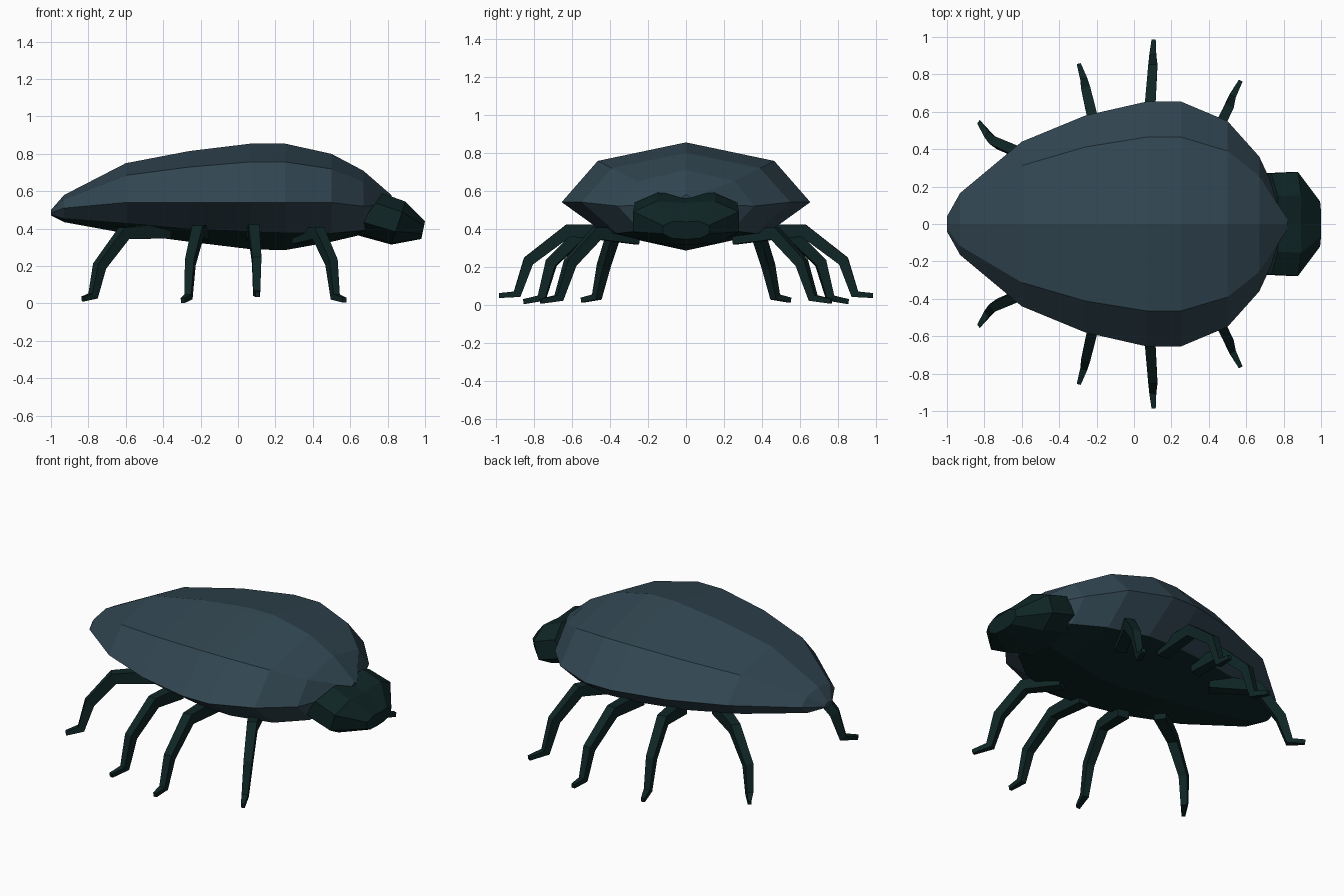
import bpy, bmesh
from mathutils import Vector

if "Cube" in bpy.data.objects:
    bpy.data.objects.remove(bpy.data.objects["Cube"])


def material(name, rgb):
    m = bpy.data.materials.new(name)
    m.diffuse_color = (*rgb, 1)
    m.use_nodes = True
    m.node_tree.nodes["Principled BSDF"].inputs["Base Color"].default_value = m.diffuse_color
    return m


SLATE = material("slate blue shell", (0.031, 0.061, 0.083))
DARK = material("dark green", (0.0048, 0.0185, 0.0185))


def loft(name, rings, mat, closed=True, caps=True):
    """Skin a list of equally long point rings into one flat-shaded mesh."""
    bm = bmesh.new()
    vs = [[bm.verts.new(p) for p in r] for r in rings]
    n = len(vs[0])
    for a, b in zip(vs, vs[1:]):
        for i in range(n if closed else n - 1):
            j = (i + 1) % n
            bm.faces.new((a[i], a[j], b[j], b[i]))
    if caps:
        bm.faces.new(vs[0])
        bm.faces.new(vs[-1][::-1])
    bmesh.ops.recalc_face_normals(bm, faces=bm.faces)
    me = bpy.data.meshes.new(name)
    bm.to_mesh(me)
    bm.free()
    me.materials.append(mat)
    ob = bpy.data.objects.new(name, me)
    bpy.context.collection.objects.link(ob)
    return ob


# Body stations: x, half width, top z, rim z, lower edge z, belly z
stations = [
    (-1.00, 0.04, 0.50, 0.485, 0.475, 0.47),
    (-0.93, 0.165, 0.58, 0.51, 0.455, 0.435),
    (-0.60, 0.44, 0.75, 0.54, 0.43, 0.375),
    (-0.26, 0.58, 0.815, 0.54, 0.40, 0.33),
    (0.07, 0.655, 0.855, 0.54, 0.385, 0.29),
    (0.25, 0.655, 0.855, 0.54, 0.38, 0.285),
    (0.50, 0.55, 0.80, 0.54, 0.375, 0.33),
    (0.67, 0.36, 0.71, 0.52, 0.39, 0.37),
    (0.82, 0.035, 0.58, 0.53, 0.48, 0.47),
]

body = []
for x, w, zt, zr, zl, zb in stations:
    zm = zr + (zt - zr) * 0.69
    half = [(0.71 * w, zm), (w, zr), (0.66 * w, zl)]
    body.append([(x, 0, zt)] + [(x, y, z) for y, z in half] + [(x, 0, zb)]
                + [(x, -y, z) for y, z in half[::-1]])

# Shell and belly share one closed skin; belly panels touch the lowest point
shell = loft("shell_and_belly", body, SLATE)
shell.data.materials.append(DARK)
for i, p in enumerate(shell.data.polygons):
    if i < 8 * (len(stations) - 1) and i % 8 in (3, 4):
        p.material_index = 1

# Head: tilted octagonal rings (bottom x, z, top x, z, half width)
head = []
for bx, bz, tx, tz, w in [(0.62, 0.37, 0.77, 0.59, 0.27),
                          (0.82, 0.315, 0.895, 0.545, 0.278),
                          (0.98, 0.345, 1.00, 0.44, 0.12)]:
    ring = []
    for fy, fz in [(0, 0.96), (0.55, 1), (1, 0.76), (1, 0.3), (0.6, 0.04), (0, 0),
                   (-0.6, 0.04), (-1, 0.3), (-1, 0.76), (-0.55, 1)]:
        ring.append((bx + (tx - bx) * fz, fy * w, bz + (tz - bz) * fz))
    head.append(ring)
loft("head", head, DARK)

# Legs: hip, thigh, knee, ankle, toe
legs = {
    "front": [(0.32, 0.26, 0.36), (0.43, 0.47, 0.375), (0.50, 0.61, 0.22),
              (0.52, 0.67, 0.035), (0.57, 0.765, 0.018)],
    "second": [(0.08, 0.35, 0.38), (0.085, 0.62, 0.39), (0.10, 0.83, 0.23),
               (0.10, 0.89, 0.055), (0.105, 0.985, 0.048)],
    "third": [(-0.19, 0.32, 0.38), (-0.215, 0.54, 0.385), (-0.255, 0.71, 0.22),
              (-0.265, 0.76, 0.035), (-0.295, 0.855, 0.016)],
    "back": [(-0.38, 0.22, 0.39), (-0.61, 0.38, 0.375), (-0.74, 0.435, 0.20),
             (-0.775, 0.47, 0.04), (-0.83, 0.545, 0.024)],
}
SIZES = (0.042, 0.034, 0.029, 0.022, 0.013)

for name, pts in legs.items():
    for side, s in (("left", 1), ("right", -1)):
        path = [Vector((x, y * s, z)) for x, y, z in pts]
        flat = path[-1] - path[0]
        across = Vector((-flat.y, flat.x, 0)).normalized()
        rings = []
        for i, p in enumerate(path):
            d = (path[min(i + 1, 4)] - path[max(i - 1, 0)]).normalized()
            up = d.cross(across).normalized()
            r = SIZES[i]
            rings.append([p + across * a * r * 0.85 + up * b * r
                          for a, b in ((1, 1), (-1, 1), (-1, -1), (1, -1))])
        for ring in rings:
            for v in ring:
                v.z = max(v.z, 0.0)
        loft(f"{name}_{side}_leg", rings, DARK)
